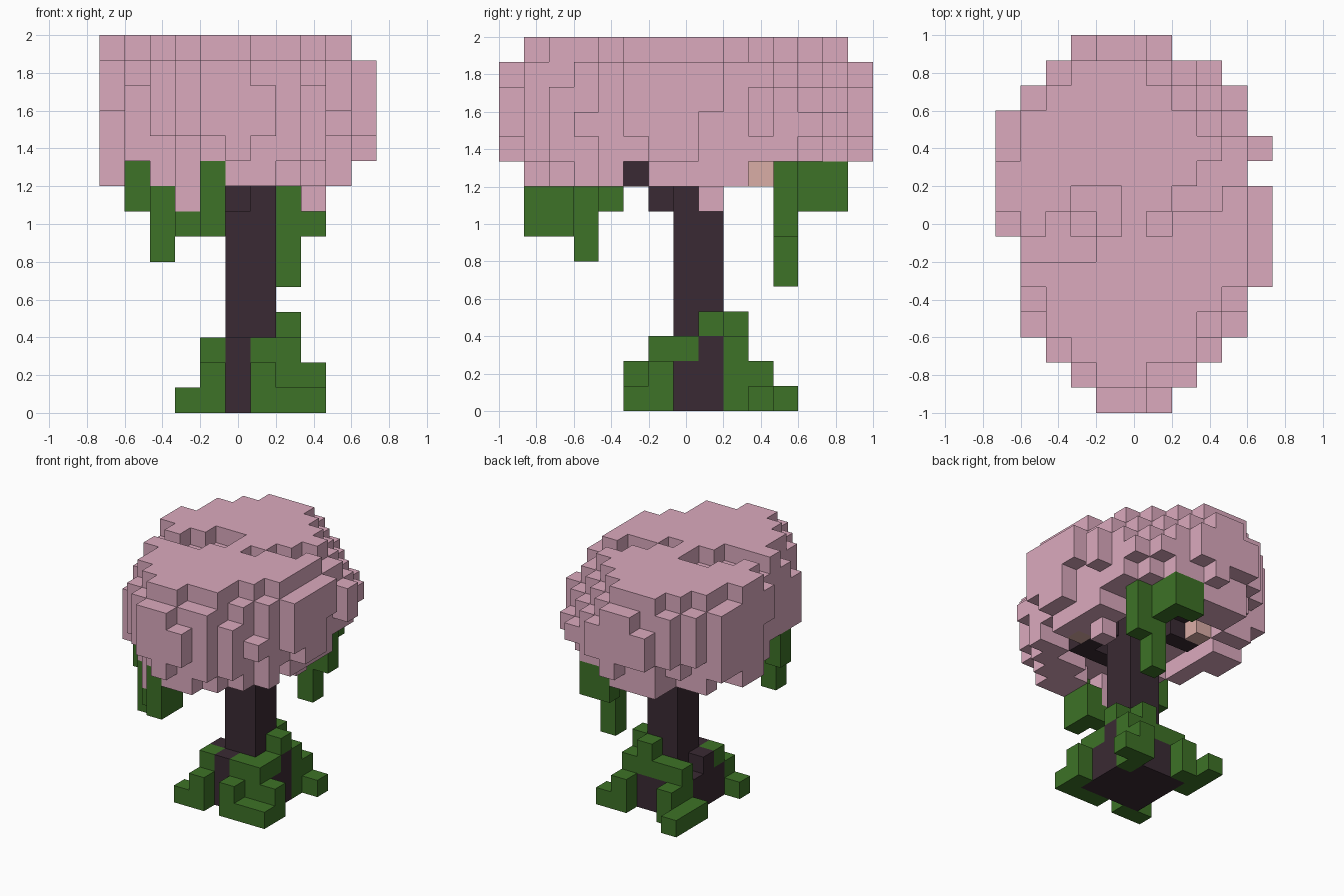
import bpy
import bmesh
from mathutils import Vector

if "Cube" in bpy.data.objects:
    bpy.data.objects.remove(bpy.data.objects["Cube"])

SIZE = 2 / 15
ORIGIN = Vector((-5.5, -7.5, 0))
cells = {}          # block position -> part name


def fill(part, x, y, z):
    """Fill a box of blocks; each range is a (first, last) pair or one index."""
    spans = [(s, s) if isinstance(s, int) else s for s in (x, y, z)]
    (xa, xb), (ya, yb), (za, zb) = spans
    for i in range(xa, xb + 1):
        for j in range(ya, yb + 1):
            for k in range(za, zb + 1):
                if part:
                    cells[i, j, k] = part
                else:
                    cells.pop((i, j, k), None)


def fill_rows(part, rows, z):
    """Fill one span of blocks per row, from the second row backwards."""
    for j, span in enumerate(rows, 1):
        fill(part, span, j, z)


# Blossom: layers stepping in towards the top
wide = [(1, 9)]
fill_rows("blossom", [(3, 7), (2, 8)] + wide * 10 + [(2, 8)], (10, 11))
fill_rows("blossom", [(3, 7), (2, 8), (1, 8)] + wide * 8 + [(1, 8), (2, 7)], 12)
fill_rows("blossom", [(3, 7), (2, 7), (2, 8)] + wide * 7
          + [(1, 8), (1, 7), (2, 6)], 13)
crown = [(4, 5), (3, 7), (2, 7), (2, 8), (1, 9), (4, 9), (1, 9), (0, 6),
         (0, 7), (1, 8), (1, 7), (2, 6), (3, 5)]
fill_rows("blossom", crown, 14)
fill("blossom", 9, 8, 14)

# Pits in the crown
fill(None, (3, 4), (7, 8), 14)
fill(None, (2, 3), (6, 7), 14)
fill(None, 3, 7, 13)
fill(None, 6, 7, 14)

# Blossom: lumps on the front, back, left and right
fill("blossom", (4, 6), 0, (11, 12))
fill("blossom", (4, 5), 0, 13)
fill("blossom", 5, 0, 10)
fill("blossom", (3, 6), 14, (11, 12))
fill("blossom", (4, 5), 14, 13)
fill("blossom", 5, 14, 10)
fill("blossom", 10, (5, 7), (11, 13))
fill("blossom", 10, (6, 7), 10)
fill("blossom", 10, 8, (12, 13))
fill("blossom", 10, 10, (11, 12))
fill("blossom", 0, (10, 11), (10, 13))
fill("blossom", 0, (8, 9), (10, 13))
fill("blossom", 0, 7, (12, 13))
fill("blossom", 0, (8, 9), 9)

# Blocks missing around the lower rim
for x, y in [(2, 13), (1, 12), (8, 13), (9, 12), (2, 2), (9, 3), (3, 1)]:
    fill(None, x, y, 10)

# Blossom: ragged underside around a hollow
fill("blossom", (4, 6), 1, 9)
fill("blossom", (5, 7), 2, 9)
fill("blossom", 3, 2, (8, 9))
fill("blossom", 2, 3, 9)
fill("blossom", (6, 8), 3, 9)
fill("blossom", (8, 9), 4, 9)
fill("blossom", (8, 9), (6, 9), 9)
fill("blossom", 1, (6, 9), 9)
fill("blossom", (3, 6), (12, 13), 9)
fill("blossom", 2, (4, 5), 9)
fill("blossom", (1, 2), 11, 9)
fill("blossom", 8, 8, 8)

# Trunk with a wide foot and branches under the blossom
fill("trunk", (4, 7), (6, 9), (0, 1))
fill("trunk", 4, 7, 2)
fill("trunk", 5, 6, 2)
fill("trunk", 7, 8, 2)
fill("trunk", (5, 6), (7, 8), (0, 9))
fill("trunk", 5, 6, (8, 9))
fill("trunk", (5, 7), 5, 9)
fill("trunk", (3, 4), 9, 9)
fill("trunk", (3, 4), (10, 11), 10)
fill("trunk", 7, (6, 7), (9, 10))
fill("trunk", 4, 6, 9)

# Bare wood at the branch tips
fill("branch_tip", 3, 10, 9)
fill("branch_tip", 8, 6, 9)

# Vines hanging from the front right and the back left
fill("vines", 1, 4, (8, 9))
fill("vines", 2, 3, (6, 8))
fill("vines", 3, 2, 7)
fill("vines", 4, 1, (7, 9))
fill("vines", 4, 2, (7, 8))
fill("vines", 7, 11, (5, 9))
fill("vines", 8, 11, (7, 9))
fill("vines", 7, (12, 13), (8, 9))
fill("vines", 6, 13, (8, 9))

# Moss stepping up around the foot
fill("moss", 3, 5, 0)
fill("moss", 4, 5, (0, 1))
fill("moss", 4, 6, 2)
fill("moss", (6, 8), 5, 0)
fill("moss", 6, 5, 1)
fill("moss", 8, 6, (0, 1))
fill("moss", 7, 6, 1)
fill("moss", (6, 7), 6, 2)
fill("moss", 7, 7, 2)
fill("moss", 7, 8, 3)
fill("moss", 7, 9, (0, 2))
fill("moss", 6, 9, (2, 3))
fill("moss", 7, 10, (0, 1))
fill("moss", 8, 10, 0)
fill("moss", 3, (9, 11), 0)
fill("moss", 4, 10, (0, 1))
fill("moss", 4, 9, (1, 2))
fill("moss", 5, 9, 2)

COLOURS = {
    "blossom": ("dusty pink", (0.71, 0.4, 0.515, 1)),
    "trunk": ("dark bark", (0.042, 0.023, 0.033, 1)),
    "branch_tip": ("pale wood", (0.7, 0.42, 0.38, 1)),
    "vines": ("leaf green", (0.047, 0.168, 0.02, 1)),
}


def make_material(name, colour):
    mat = bpy.data.materials.new(name)
    mat.use_nodes = True
    mat.diffuse_color = colour
    mat.node_tree.nodes["Principled BSDF"].inputs["Base Color"].default_value = colour
    return mat


materials = {part: make_material(*spec) for part, spec in COLOURS.items()}
materials["moss"] = materials["vines"]


def build_part(part):
    """Make one mesh from the visible block sides of a part."""
    bm = bmesh.new()
    for cell, owner in cells.items():
        if owner != part:
            continue
        centre = Vector(cell) + Vector((0.5, 0.5, 0.5)) + ORIGIN
        for axis in range(3):
            for sign in (-1, 1):
                n = Vector((0, 0, 0))
                n[axis] = sign
                if tuple(int(c + d) for c, d in zip(cell, n)) in cells:
                    continue
                u = Vector((n.y, n.z, n.x))
                v = n.cross(u)
                corners = (-u - v, u - v, u + v, v - u)
                bm.faces.new([bm.verts.new((centre + (n + c) / 2) * SIZE)
                              for c in corners])
    bmesh.ops.remove_doubles(bm, verts=bm.verts, dist=SIZE / 100)
    mesh = bpy.data.meshes.new(part)
    bm.to_mesh(mesh)
    bm.free()
    mesh.materials.append(materials[part])
    bpy.context.collection.objects.link(bpy.data.objects.new(part, mesh))


for part_name in materials:
    build_part(part_name)
